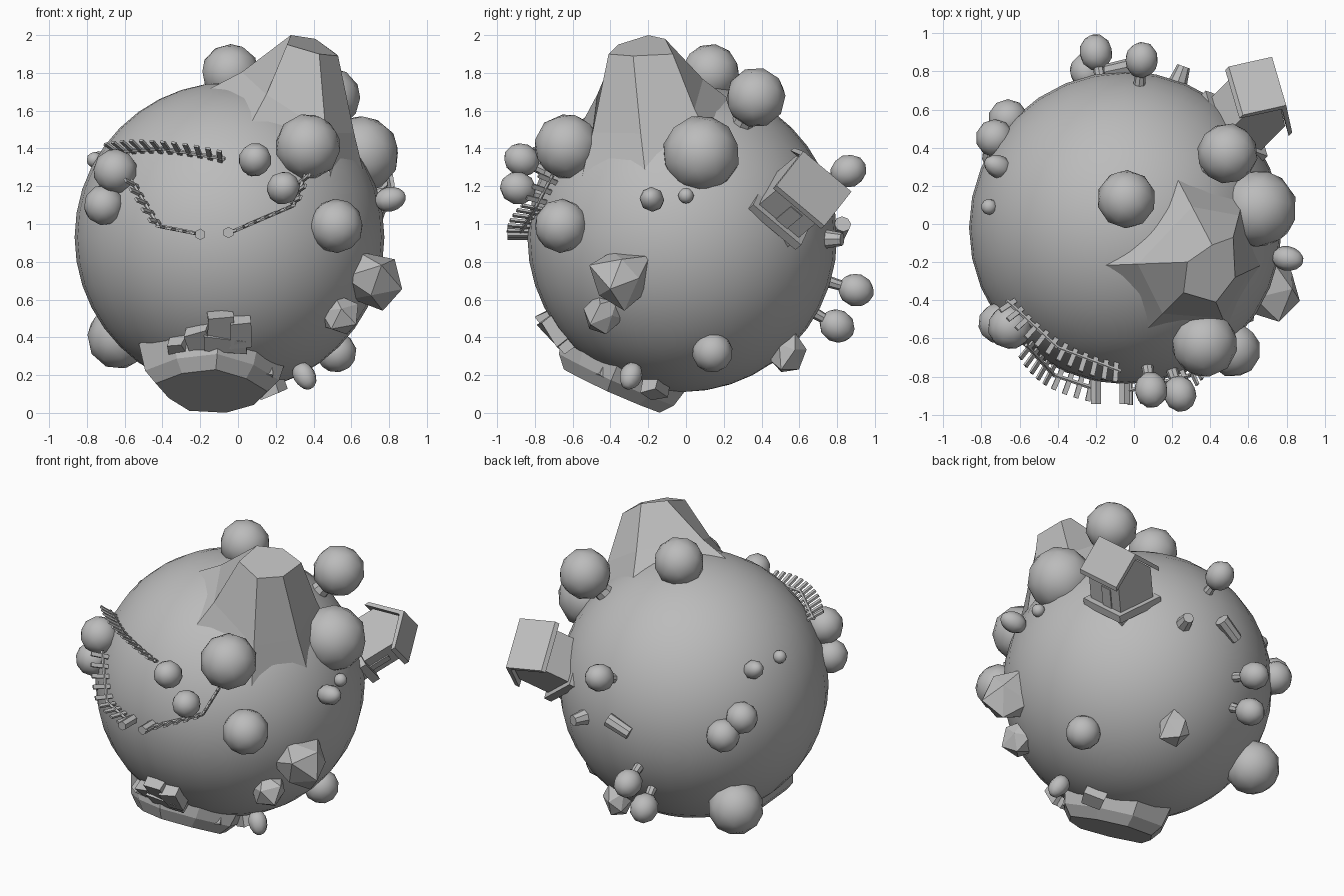
import bpy, bmesh, math, random
from mathutils import Vector, Matrix

random.seed(4)
cube = bpy.data.objects.get("Cube")
if cube:
    bpy.data.objects.remove(cube, do_unlink=True)

CENTRE = Vector((-.045, -.02, .93))
RADIUS = .82

grey = bpy.data.materials.new("plain grey")
grey.use_nodes = True
grey.diffuse_color = (.5, .5, .5, 1)
bsdf = grey.node_tree.nodes["Principled BSDF"]
bsdf.inputs["Base Color"].default_value = grey.diffuse_color
bsdf.inputs["Roughness"].default_value = .8


def finish(name, bm, smooth=False):
    """Turn a bmesh into a named grey object."""
    bmesh.ops.recalc_face_normals(bm, faces=bm.faces)
    for f in bm.faces:
        f.smooth = smooth
    mesh = bpy.data.meshes.new(name)
    bm.to_mesh(mesh)
    bm.free()
    mesh.materials.append(grey)
    ob = bpy.data.objects.new(name, mesh)
    bpy.context.collection.objects.link(ob)
    return ob


def outward(p):
    return (Vector(p) - CENTRE).normalized()


def on_surface(p, r=RADIUS):
    return CENTRE + outward(p) * r


def frame(p, direction):
    """Matrix at p whose z axis follows direction."""
    return Matrix.Translation(p) @ Vector(direction).to_track_quat('Z', 'Y').to_matrix().to_4x4()


def cone(bm, a, b, r1, r2, sides=8):
    a, b = Vector(a), Vector(b)
    bmesh.ops.create_cone(bm, cap_ends=True, segments=sides, radius1=r1, radius2=r2,
                          depth=(b - a).length, matrix=frame((a + b) / 2, b - a))


def box(bm, matrix, size):
    bmesh.ops.create_cube(bm, size=1, matrix=matrix @ Matrix.Diagonal((*size, 1)))


def loft(bm, rings):
    """Skin closed rings of points and cap both ends."""
    rows = [[bm.verts.new(p) for p in ring] for ring in rings]
    n = len(rows[0])
    for low, high in zip(rows, rows[1:]):
        for i in range(n):
            j = (i + 1) % n
            bm.faces.new((low[i], low[j], high[j], high[i]))
    bm.faces.new(rows[0])
    bm.faces.new(rows[-1])


# Planet
bm = bmesh.new()
bmesh.ops.create_uvsphere(bm, u_segments=32, v_segments=20, radius=RADIUS,
                          matrix=Matrix.Translation(CENTRE))
finish("planet", bm, True)

# Round trees: position and crown radius, trunk reaching into the planet
trees = [(.37, -.63, 1.41, .17), (.52, -.66, .99, .14), (.65, .08, 1.37, .2),
         (.49, .37, 1.67, .155), (-.04, .13, 1.8, .15), (-.65, -.54, 1.28, .115),
         (-.71, -.52, 1.1, .105), (-.63, .37, .4, .165), (.52, .14, .32, .105)]
small_trees = [(.09, -.87, 1.34, .085), (.24, -.89, 1.19, .085), (.04, .86, 1.28, .085),
               (-.2, .9, .65, .085), (-.25, .8, .46, .085)]
for name, group, stretch in (("tree", trees, 1), ("small_tree", small_trees, 1.12)):
    for x, y, z, r in group:
        p = Vector((x, y, z))
        bm = bmesh.new()
        bmesh.ops.create_icosphere(bm, subdivisions=2, radius=r * 1.03,
                                   matrix=frame(p, outward(p)) @ Matrix.Diagonal((1, 1, stretch, 1)))
        finish(name + "_crown", bm, True)
        bm = bmesh.new()
        cone(bm, on_surface(p, .76), p, r * .4, r * .28)
        finish(name + "_trunk", bm)

# Bushes and pebbles
for name, x, y, z, r in [("bush", -.66, .55, .96, .105), ("bush", -.73, .45, 1.06, .1),
                         ("pebble", -.76, .09, 1.34, .042), ("pebble", .76, 0, 1.15, .042)]:
    bm = bmesh.new()
    bmesh.ops.create_icosphere(bm, subdivisions=2, radius=r, matrix=Matrix.Translation((x, y, z)))
    finish(name, bm, True)

# Rounded pointed stones
for x, y, z, r in [(.8, -.18, 1.13, .065), (.35, -.29, .2, .06), (-.71, .3, 1.32, .06)]:
    p = Vector((x, y, z))
    bm = bmesh.new()
    bmesh.ops.create_uvsphere(bm, u_segments=8, v_segments=8, radius=r)
    for v in bm.verts:
        if v.co.z > 0:
            v.co.z *= 1.4
        else:
            v.co.z *= 1.2
    bmesh.ops.transform(bm, matrix=frame(p, outward(p)), verts=bm.verts)
    finish("pointed_stone", bm, True)

# Faceted boulders
for x, y, z, r in [(.7, -.34, .71, .17), (.54, -.44, .53, .115), (.13, .54, .32, .11)]:
    p = Vector((x, y, z))
    bm = bmesh.new()
    bmesh.ops.create_icosphere(bm, subdivisions=1, radius=r, matrix=frame(p, outward(p)))
    for v in bm.verts:
        v.co += Vector([random.uniform(-.15, .15) * r for _ in range(3)])
    finish("boulder", bm)

# Stump and fallen log
bm = bmesh.new()
stump = Vector((.24, .77, .92))
cone(bm, on_surface(stump, .78), on_surface(stump, .9), .055, .035)
finish("stump", bm)
bm = bmesh.new()
cone(bm, (-.14, .8, .93), (0, .83, 1.0), .04, .045)
finish("fallen_log", bm)

# Mountain: flat tilted summit, concave slopes, wide foot sunk in the planet
summit = [Vector(p) for p in [(.28, -.2, 2), (.41, -.11, 1.98), (.52, -.07, 1.9),
                              (.53, -.28, 1.89), (.43, -.41, 1.9), (.26, -.36, 1.95)]]
foot = [(-.24, -.22), (.2, .29), (.58, .16), (.7, -.2), (.5, -.58), (.04, -.58)]
base = []
for x, y in foot:
    dx, dy = x - CENTRE.x, y - CENTRE.y
    base.append(Vector((x, y, CENTRE.z + math.sqrt(max(.04, .79 ** 2 - dx * dx - dy * dy)))))
middle = [a.lerp(b, .5) - Vector((0, 0, .03)) for a, b in zip(summit, base)]
bm = bmesh.new()
loft(bm, [base, middle, summit])
finish("mountain", bm)

# Flat-topped plateau under the planet
axis = Vector((-.04, -.37, -.83)).normalized()
place = frame(CENTRE + Vector((-.055, 0, 0)), axis)
radii = [.33, .29, .32, .3, .34, .28, .32, .31, .3]
rings = []
for height, scale in ((.68, 1.2), (.83, 1.08), (.895, .9)):
    rings.append([place @ Vector((r * scale * math.cos(i * math.tau / 9),
                                  r * scale * math.sin(i * math.tau / 9), height))
                  for i, r in enumerate(radii)])
bm = bmesh.new()
loft(bm, rings)
finish("plateau", bm)

# Crag blocks above and beside the plateau
for x, z, w, h in [(-.3, .38, .11, .1), (-.2, .42, .13, .13), (-.1, .47, .14, .19), (.01, .46, .1, .17),
                   (.1, .24, .13, .14), (.16, .17, .09, .12), (-.06, .4, .22, .1)]:
    dx, dz = x - CENTRE.x, z - CENTRE.z
    p = Vector((x, CENTRE.y - math.sqrt(.8 ** 2 - dx * dx - dz * dz), z))
    bm = bmesh.new()
    box(bm, frame(p, outward(p)) @ Matrix.Rotation(random.uniform(-.2, .2), 4, 'Z'), (w, h, .15))
    for v in bm.verts:
        v.co += Vector([random.uniform(-.015, .015) for _ in range(3)])
    finish("crag_block", bm)

# Fences: rails with pickets pointing away from the planet
fences = [[(-.72, -.43, 1.42), (-.4, -.65, 1.4), (-.07, -.8, 1.36)],
          [(-.58, -.65, 1.24), (-.43, -.81, .99), (-.2, -.87, .945)],
          [(-.05, -.88, .95), (.3, -.81, 1.1), (.38, -.75, 1.28)]]
for path in fences:
    bm = bmesh.new()
    for a, b in zip(path, path[1:]):
        a, b = Vector(a), Vector(b)
        cone(bm, on_surface(a, .86), on_surface(b, .86), .011, .011, 5)
        count = max(3, round((b - a).length / .065))
        for i in range(count):
            p = on_surface(a.lerp(b, (i + .5) / count), .865)
            side = (b - a).normalized()
            up = outward(p)
            across = up.cross(side).normalized()
            side = across.cross(up)
            m = Matrix((side, across, up)).transposed().to_4x4()
            box(bm, Matrix.Translation(p) @ m, (.026, .013, .13))
    finish("fence", bm)
for x, z in ((-.2, .945), (-.05, .955)):
    bm = bmesh.new()
    cone(bm, (x, -.8, z), (x, -.945, z), .03, .03, 6)
    finish("gate_post", bm)

# House, built upright and then tilted into place
ridge_dir = Vector((-.22, .75, -.63)).normalized()
up = Vector((.607, .603, .506)).normalized()
depth_dir = up.cross(ridge_dir).normalized()
ridge_dir = depth_dir.cross(up)
site = Matrix.Translation((.535, .525, 1.09)) @ \
    Matrix((ridge_dir, depth_dir, up)).transposed().to_4x4()


def gable(bm, length, profile):
    loft(bm, [[site @ Vector((s * length / 2, y, z)) for y, z in profile] for s in (-1, 1)])


bm = bmesh.new()
box(bm, site @ Matrix.Translation((0, 0, -.02)), (.34, .33, .05))
finish("house_base", bm)
bm = bmesh.new()
gable(bm, .28, [(-.13, -.1), (.13, -.1), (.13, .21), (0, .33), (-.13, .21)])
finish("house_walls", bm)
bm = bmesh.new()
gable(bm, .34, [(-.17, .18), (-.17, .21), (0, .37), (.17, .21), (.17, .18), (0, .335)])
finish("house_roof", bm)
bm = bmesh.new()
box(bm, site @ Matrix.Translation((.02, -.132, .07)), (.08, .009, .13))
finish("house_door", bm)
